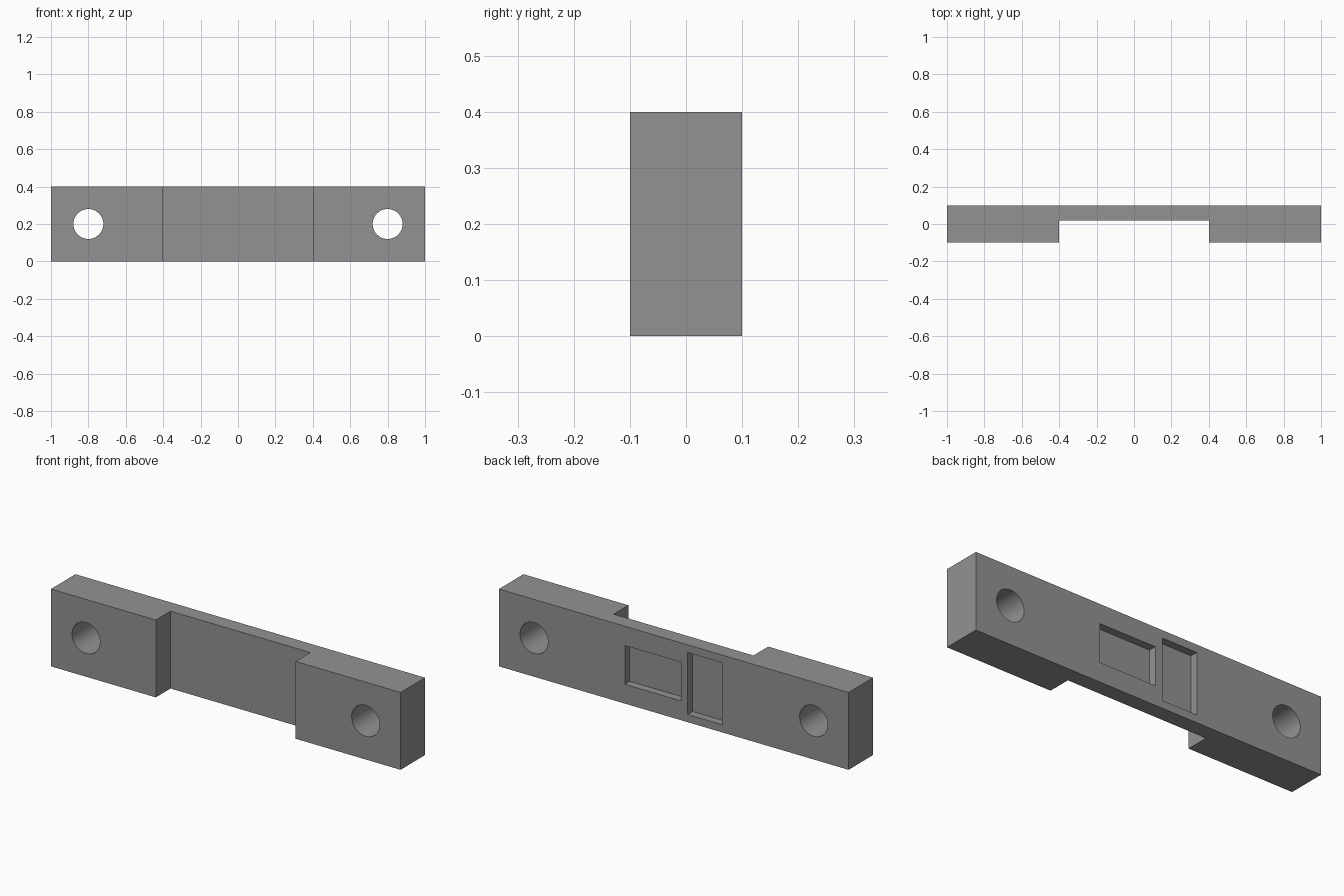
import bpy, bmesh, math

if "Cube" in bpy.data.objects:
    bpy.data.objects.remove(bpy.data.objects["Cube"])

grey = bpy.data.materials.new("mid grey")
grey.diffuse_color = (0.29, 0.29, 0.29, 1)
grey.use_nodes = True
grey.node_tree.nodes["Principled BSDF"].inputs["Base Color"].default_value = grey.diffuse_color

# Bridge-shaped bar: plan profile extruded upwards
profile = [(-1, -0.1), (-0.4, -0.1), (-0.4, 0.02), (0.4, 0.02),
           (0.4, -0.1), (1, -0.1), (1, 0.1), (-1, 0.1)]
bm = bmesh.new()
base = bm.faces.new([bm.verts.new((x, y, 0)) for x, y in profile])
top = bmesh.ops.extrude_face_region(bm, geom=[base])["geom"]
bmesh.ops.translate(bm, vec=(0, 0, 0.4),
                    verts=[g for g in top if isinstance(g, bmesh.types.BMVert)])
bmesh.ops.recalc_face_normals(bm, faces=bm.faces)
mesh = bpy.data.meshes.new("mounting_bar")
bm.to_mesh(mesh)
bm.free()
mesh.materials.append(grey)
bar = bpy.data.objects.new("mounting_bar", mesh)
bpy.context.collection.objects.link(bar)


def cut(name):
    """Subtract the active object from the bar, then remove it."""
    cutter = bpy.context.object
    cutter.name = name
    cutter.hide_render = True
    cutter.data.materials.append(grey)
    bpy.ops.object.select_all(action='DESELECT')
    bpy.context.view_layer.objects.active = bar
    bar.select_set(True)
    mod = bar.modifiers.new(name, 'BOOLEAN')
    mod.operation = 'DIFFERENCE'
    mod.solver = 'EXACT'
    mod.object = cutter
    bpy.ops.object.modifier_apply(modifier=name)
    bpy.data.objects.remove(cutter, do_unlink=True)


# Screw holes through both end blocks
for x in (-0.8, 0.8):
    bpy.ops.mesh.primitive_cylinder_add(vertices=64, radius=0.08, depth=0.6,
                                        location=(x, 0, 0.2),
                                        rotation=(math.pi / 2, 0, 0))
    cut("screw_hole")

# Shallow pockets in the back face: one wide, one tall (0.04 deep)
for x, width, height in ((0.12, 0.32, 0.2), (-0.18, 0.2, 0.32)):
    bpy.ops.mesh.primitive_cube_add(size=1, location=(x, 0.11, 0.2))
    cutter = bpy.context.object
    cutter.scale = (width, 0.1, height)
    cut("back_pocket")

bpy.ops.object.select_all(action='DESELECT')
bar.select_set(True)
bpy.context.view_layer.objects.active = bar
bpy.ops.object.shade_smooth_by_angle(angle=math.radians(30))
